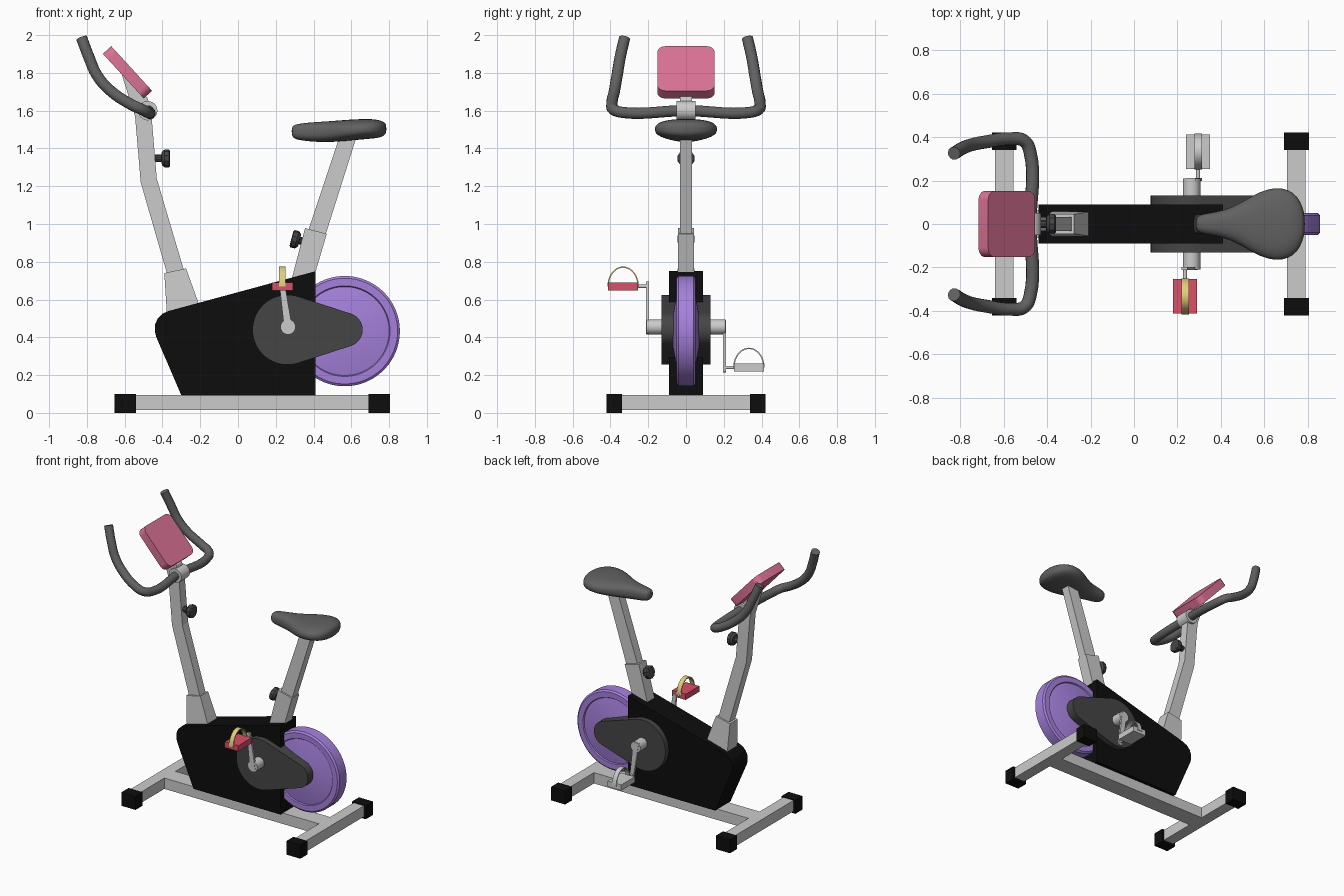
import bpy, bmesh, math
from mathutils import Vector

if "Cube" in bpy.data.objects:
    bpy.data.objects.remove(bpy.data.objects["Cube"])


def material(name, rgb):
    m = bpy.data.materials.new(name)
    m.diffuse_color = (*rgb, 1)
    m.use_nodes = True
    m.node_tree.nodes["Principled BSDF"].inputs["Base Color"].default_value = m.diffuse_color
    return m


BLACK = material("black", (0.004, 0.004, 0.004))
DARK = material("dark_grey", (0.06, 0.06, 0.06))
RUBBER = material("rubber", (0.12, 0.12, 0.12))
PURPLE = material("purple", (0.38, 0.22, 0.72))
PINK = material("pink", (0.71, 0.17, 0.30))
RED = material("red", (0.70, 0.08, 0.14))
YELLOW = material("yellow", (0.75, 0.62, 0.20))


def finish(name, bm, mat=None, smooth=True):
    bmesh.ops.recalc_face_normals(bm, faces=bm.faces)
    me = bpy.data.meshes.new(name)
    bm.to_mesh(me)
    bm.free()
    ob = bpy.data.objects.new(name, me)
    bpy.context.collection.objects.link(ob)
    if mat:
        me.materials.append(mat)
    if smooth:
        bpy.ops.object.select_all(action='DESELECT')
        ob.select_set(True)
        bpy.context.view_layer.objects.active = ob
        bpy.ops.object.shade_smooth_by_angle(angle=math.radians(35))
    return ob


def loft(name, rings, mat=None, smooth=True):
    """Skin equal-length point rings and cap both ends."""
    bm = bmesh.new()
    vs = [[bm.verts.new(p) for p in r] for r in rings]
    n = len(rings[0])
    for a, b in zip(vs, vs[1:]):
        for i in range(n):
            bm.faces.new((a[i], a[(i + 1) % n], b[(i + 1) % n], b[i]))
    bm.faces.new(vs[0])
    bm.faces.new(vs[-1])
    return finish(name, bm, mat, smooth)


def prism(name, pts, y0, y1, mat=None, smooth=False):
    return loft(name, [[(x, y, z) for x, z in pts] for y in (y0, y1)], mat, smooth)


def box(name, x, y, z, mat=None):
    return prism(name, [(x[0], z[0]), (x[1], z[0]), (x[1], z[1]), (x[0], z[1])], *y, mat)


def lathe(name, prof, loc, axis, mat=None, n=32):
    """Profile of (radius, distance along axis)."""
    q = Vector(axis).to_track_quat('Z', 'Y')
    loc = Vector(loc)
    return loft(name, [[loc + q @ Vector((r * math.cos(t), r * math.sin(t), h))
                        for t in (2 * math.pi * (i + .5) / n for i in range(n))]
                       for r, h in prof], mat)


def arc(cx, cz, r, a0, a1, n):
    return [(cx + r * math.cos(math.radians(a0 + (a1 - a0) * i / n)),
             cz + r * math.sin(math.radians(a0 + (a1 - a0) * i / n))) for i in range(n + 1)]


# Base frame with end caps
for label, x in (("front", -0.597), ("rear", 0.747)):
    box(label + "_foot_beam", (x - .042, x + .042), (-.35, .35), (.015, .095))
    for side, s in (("right", -1), ("left", 1)):
        box(f"{label}_{side}_foot_cap", (x - .057, x + .057),
            sorted((s * .34, s * .422)), (0, .1), BLACK)
box("base_beam", (-.56, .71), (-.065, .065), (.015, .095))

# Main housing
prism("housing", [(-.30, .093), (.41, .093), (.41, .75), (-.365, .54), (-.40, .525),
                  (-.425, .50), (-.44, .465), (-.44, .43), (-.432, .40)], -.09, .09, BLACK)

# Belt covers: two circles joined by tangents
tilt = math.degrees(math.asin((.185 - .09) / .31))
cover = arc(.262, .44, .185, 90 - tilt, 270 + tilt, 40) + arc(.57, .44, .09, -90 + tilt, 90 - tilt, 20)
for side, s in (("right", -1), ("left", 1)):
    prism(side + "_belt_cover", cover, s * .045, s * .13, DARK, True)

# Flywheel
lathe("flywheel", [(.09, -.068), (.235, -.042), (.24, -.05), (.28, -.05), (.292, -.04),
                   (.292, .04), (.28, .05), (.24, .05), (.235, .042), (.09, .068)],
      (.565, 0, .433), (0, 1, 0), PURPLE, 72)

# Cranks, pedals and toe straps
lathe("crank_axle", [(.04, -.21), (.04, .21)], (.265, 0, .455), (0, 1, 0))
for side, s in (("right", -1), ("left", 1)):
    px, pz = .265 + s * .03, .455 - s * .215
    d = Vector((px - .265, 0, pz - .455)).normalized()
    w = Vector((-d.z, 0, d.x))
    a, b = Vector((.265, 0, .455)) - d * .035, Vector((px, 0, pz)) + d * .025
    arm = [a - w * .022, b - w * .014, b + w * .014, a + w * .022]
    prism(side + "_crank", [(p.x, p.z) for p in arm], s * .197, s * .212)
    lathe(side + "_pedal_spindle", [(.009, .2), (.009, .3)], (px, 0, pz), (0, s, 0), n=16)
    box(side + "_pedal", (px - .055, px + .055), sorted((s * .253, s * .412)),
        (pz - .021, pz + .021), RED if s < 0 else None)
    rings = []
    for i in range(25):
        t = math.pi * i / 24
        c, k = math.cos(t), math.sin(t)
        yo, zo, yi, zi = .083 * c, .105 * k, .076 * c, .098 * k
        y = s * .333
        rings.append([(px - .017, y + yo, pz + zo), (px + .017, y + yo, pz + zo),
                      (px + .017, y + yi, pz + zi), (px - .017, y + yi, pz + zi)])
    loft(side + "_toe_strap", rings, YELLOW if s < 0 else None)

# Front post: tapered socket, bent post, console bracket
loft("front_post_socket", [[(-.375, -.06, .50), (-.18, -.06, .50), (-.18, .06, .50), (-.375, .06, .50)],
                           [(-.39, -.045, .74), (-.275, -.045, .765), (-.275, .045, .765), (-.39, .045, .74)]],
     None, False)
prism("front_post", [(-.365, .70), (-.27, .70), (-.43, 1.24), (-.46, 1.60),
                     (-.48, 1.67), (-.615, 1.79), (-.545, 1.57), (-.515, 1.22)], -.033, .033)
lathe("handlebar_clamp", [(.051, -.05), (.051, .05)], (-.478, 0, 1.6), (0, 1, 0))

# Seat post and socket
prism("seat_post_socket", [(.25, .58), (.36, .58), (.41, .745), (.47, .948), (.355, .978)], -.043, .043)
prism("seat_post", [(.35, .90), (.45, .90), (.63, 1.47), (.54, 1.47)], -.032, .032)

# Adjusting knobs
for label, loc, axis in (("front_post", (-.455, 0, 1.347), (1, 0, 0)),
                         ("seat_post", (.375, 0, .90), (-.97, 0, .25))):
    lathe(label + "_knob", [(.02, 0), (.02, .05), (.036, .052), (.047, .066),
                            (.047, .09), (.04, .095)], loc, axis, DARK, 10)

# Handlebar
half = [(-.478, .33, 1.59), (-.505, .382, 1.605), (-.57, .392, 1.635), (-.68, .378, 1.71),
        (-.745, .365, 1.785), (-.79, .348, 1.885), (-.828, .325, 1.985)]
path = [(x, -y, z) for x, y, z in reversed(half)] + [(-.478, 0, 1.6)] + half
cu = bpy.data.curves.new("handlebar", 'CURVE')
cu.dimensions = '3D'
cu.bevel_depth, cu.bevel_resolution, cu.use_fill_caps = .03, 5, True
sp = cu.splines.new('BEZIER')
sp.resolution_u = 8
sp.bezier_points.add(len(path) - 1)
for bp, co in zip(sp.bezier_points, path):
    bp.co = co
    bp.handle_left_type = bp.handle_right_type = 'AUTO'
bar = bpy.data.objects.new("handlebar", cu)
bpy.context.collection.objects.link(bar)
cu.materials.append(RUBBER)
bpy.ops.object.select_all(action='DESELECT')
bar.select_set(True)
bpy.context.view_layer.objects.active = bar
bpy.ops.object.convert(target='MESH')
bpy.ops.object.shade_smooth_by_angle(angle=math.radians(40))

# Console: tilted rounded plate
outline = []
for sx, sy, a in ((1, 1, 0), (-1, 1, 90), (-1, -1, 180), (1, -1, 270)):
    outline += arc(sx * .117, sy * .109, .043, a, a + 90, 6)
u, n = Vector((.675, 0, -.738)), Vector((.738, 0, .675))
mid = Vector((-.585, 0, 1.803))
loft("console", [[mid + u * a + Vector((0, b, 0)) + n * h for a, b in outline]
                 for h in (-.03, .03)], PINK)

# Saddle: rounded sections (x, half width, bottom z, top z)
sections = [(.284, .018, 1.475, 1.508), (.292, .035, 1.455, 1.522), (.315, .047, 1.445, 1.53),
            (.38, .055, 1.437, 1.538), (.45, .075, 1.433, 1.542), (.52, .115, 1.435, 1.547),
            (.58, .15, 1.44, 1.552), (.65, .17, 1.447, 1.556), (.71, .16, 1.452, 1.556),
            (.75, .13, 1.457, 1.55), (.775, .085, 1.467, 1.54), (.786, .035, 1.485, 1.522)]
rings = []
for x, w, z0, z1 in sections:
    ring = []
    for i in range(32):
        c, k = math.cos(math.pi * i / 16), math.sin(math.pi * i / 16)
        ring.append((x, w * math.copysign(abs(c) ** .8, c),
                     (z0 + z1) / 2 + (z1 - z0) / 2 * math.copysign(abs(k) ** .8, k)))
    rings.append(ring)
seat = loft("saddle", rings, RUBBER)
for p in seat.data.polygons:
    p.use_smooth = True
sub = seat.modifiers.new("soften", 'SUBSURF')
sub.levels = sub.render_levels = 1
